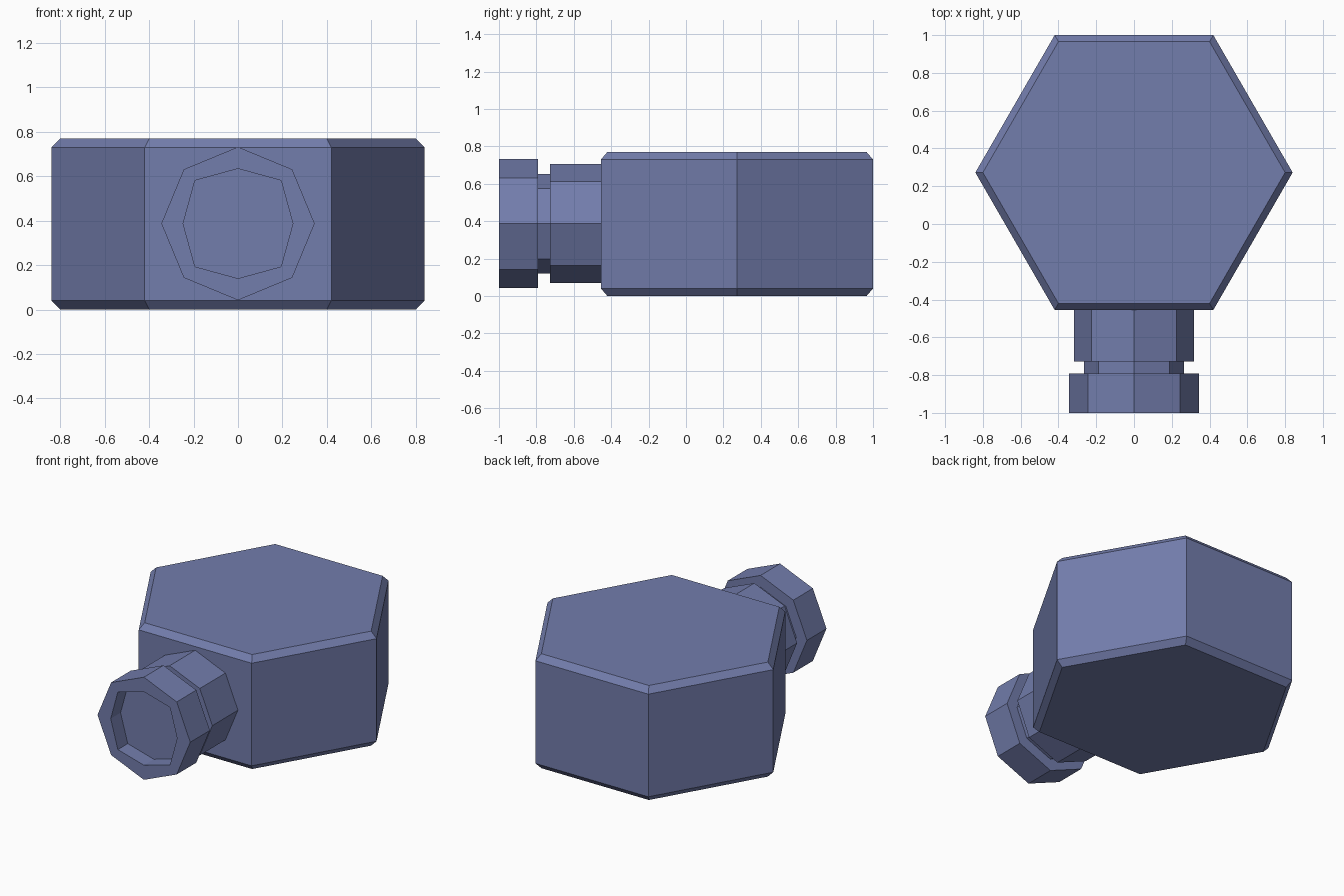
import bpy, bmesh
from math import sin, cos, pi
from mathutils import Matrix, Vector

cube = bpy.data.objects.get("Cube")
if cube:
    bpy.data.objects.remove(cube, do_unlink=True)

# Single slate blue colour
COLOUR = (0.171, 0.205, 0.413, 1.0)
slate_blue = bpy.data.materials.new("slate_blue")
slate_blue.use_nodes = True
slate_blue.diffuse_color = COLOUR
slate_blue.node_tree.nodes["Principled BSDF"].inputs["Base Color"].default_value = COLOUR


def loft(name, sides, profile, matrix):
    """Stack polygon rings along z; each step is (height, corner radius, odd-corner radius)."""
    bm = bmesh.new()
    rings = []
    for height, even, odd in profile:
        ring = []
        for i in range(sides):
            a = 2 * pi * i / sides
            r = odd if i % 2 else even
            ring.append(bm.verts.new((r * cos(a), r * sin(a), height)))
        rings.append(ring)
    for low, high in zip(rings, rings[1:]):
        for i in range(sides):
            j = (i + 1) % sides
            bm.faces.new((low[i], low[j], high[j], high[i]))
    bm.faces.new(rings[0][::-1])
    bm.faces.new(rings[-1])
    bmesh.ops.transform(bm, matrix=matrix, verts=bm.verts)
    bmesh.ops.recalc_face_normals(bm, faces=bm.faces)
    mesh = bpy.data.meshes.new(name)
    bm.to_mesh(mesh)
    bm.free()
    mesh.materials.append(slate_blue)
    obj = bpy.data.objects.new(name, mesh)
    bpy.context.collection.objects.link(obj)
    return obj


# Chamfered hexagonal body
RIM, SIDE = 0.80, 0.84
loft("hexagonal_body", 6,
     [(0, RIM, RIM), (0.04, SIDE, SIDE), (0.73, SIDE, SIDE), (0.77, RIM, RIM)],
     Matrix.Translation(Vector((0, 0.2725, 0))))

# Octagonal neck: collar, groove, flange and a shallow recess in its mouth
COLLAR, GROOVE, FLANGE = 0.318, 0.266, 0.345
steps = [(0.45, COLLAR), (0.727, COLLAR), (0.727, GROOVE),
         (0.792, GROOVE), (0.792, FLANGE), (1.0, FLANGE)]
profile = [(h, r, r) for h, r in steps]
profile += [(1.0, 0.247, 0.274), (0.895, 0.247, 0.274)]
loft("neck", 8, profile,
     Matrix.Translation(Vector((0, 0, 0.387))) @ Matrix.Rotation(pi / 2, 4, "X"))
